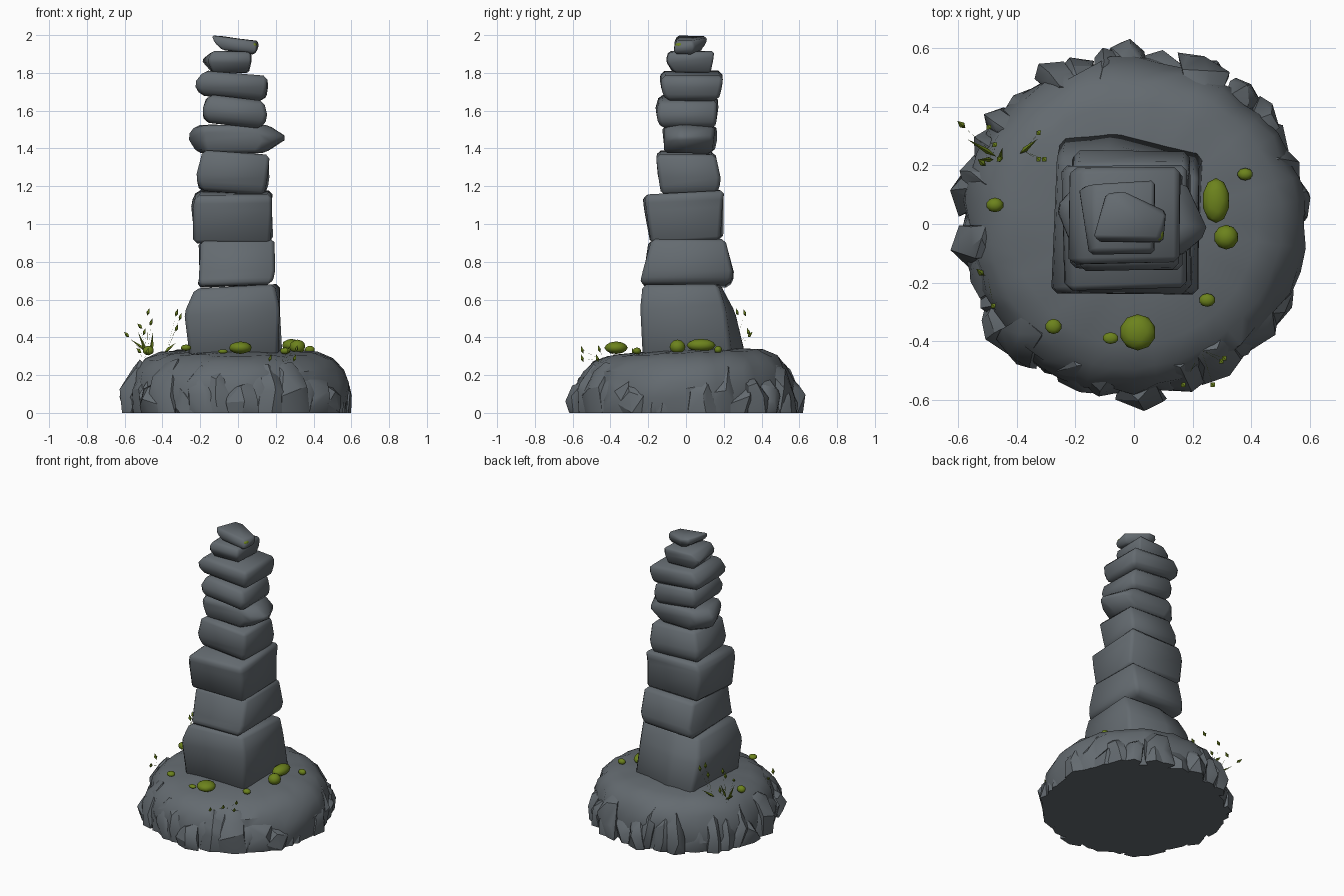
import bpy, bmesh, math, random
from mathutils import Vector, Matrix

random.seed(7)


def material(name, rgb):
    m = bpy.data.materials.new(name)
    m.diffuse_color = (*rgb, 1)
    return m


STONE = material("slate grey", (0.127, 0.146, 0.162))
MOSS = material("moss green", (0.150, 0.225, 0.012))


def finish(bm, name, mat, angle=45):
    bmesh.ops.recalc_face_normals(bm, faces=bm.faces)
    me = bpy.data.meshes.new(name)
    bm.to_mesh(me)
    bm.free()
    ob = bpy.data.objects.new(name, me)
    bpy.context.collection.objects.link(ob)
    me.materials.append(mat)
    bpy.ops.object.select_all(action='DESELECT')
    ob.select_set(True)
    bpy.context.view_layer.objects.active = ob
    bpy.ops.object.shade_smooth_by_angle(angle=math.radians(angle))
    return ob


def loft(bm, rings):
    """Join closed rings of points, with a cap at each end."""
    vs = [[bm.verts.new(p) for p in r] for r in rings]
    n = len(rings[0])
    for a, b in zip(vs, vs[1:]):
        for i in range(n):
            j = (i + 1) % n
            bm.faces.new((a[i], a[j], b[j], b[i]))
    bm.faces.new(vs[0][::-1])
    bm.faces.new(vs[-1])


def stone(name, rings, tilt_x=0.0, tilt_y=0.0, bevel=0.02):
    """Each ring is z plus outline points; z leans with x and y."""
    bm = bmesh.new()
    pts = [[(x, y, z + tilt_x * (x + 0.03) + tilt_y * y) for x, y in outline]
           for z, outline in rings]
    loft(bm, pts)
    for v in bm.verts:
        v.co += Vector((random.uniform(-0.01, 0.01), random.uniform(-0.01, 0.01),
                        random.uniform(-0.005, 0.005)))
    bmesh.ops.bevel(bm, geom=list(bm.edges), offset=bevel, segments=1,
                    profile=0.5, affect='EDGES', clamp_overlap=True)
    return finish(bm, name, STONE, 70)


def rect(x0, x1, y0, y1):
    return [(x0, y0), (x1, y0), (x1, y1), (x0, y1)]


# Tower stones from the bottom up
stone("stone_1", [
    (0.29, [(-0.25, -0.22), (0.22, -0.23), (0.245, 0.24), (-0.06, 0.33), (-0.25, 0.30)]),
    (0.54, [(-0.28, -0.24), (0.22, -0.24), (0.23, 0.20), (-0.06, 0.27), (-0.27, 0.24)]),
    (0.67, [(-0.23, -0.23), (0.20, -0.22), (0.22, 0.17), (-0.05, 0.19), (-0.23, 0.17)])],
    tilt_x=0.06)
stone("stone_2", [
    (0.67, rect(-0.21, 0.17, -0.24, 0.23)),
    (0.73, rect(-0.21, 0.19, -0.23, 0.25)),
    (0.915, rect(-0.20, 0.19, -0.19, 0.21))], tilt_x=0.02)
stone("stone_3", [
    (0.905, rect(-0.23, 0.18, -0.18, 0.19)),
    (1.10, rect(-0.245, 0.185, -0.22, 0.20)),
    (1.165, rect(-0.22, 0.18, -0.22, 0.205))], tilt_y=0.06)
stone("stone_4", [
    (1.165, rect(-0.20, 0.14, -0.13, 0.17)),
    (1.24, rect(-0.215, 0.16, -0.14, 0.185)),
    (1.38, rect(-0.18, 0.17, -0.16, 0.16))], tilt_x=-0.05)
stone("stone_5", [
    (1.375, [(-0.18, -0.11), (0.10, -0.11), (0.14, -0.03), (0.10, 0.14), (-0.14, 0.15), (-0.22, 0.05)]),
    (1.46, [(-0.20, -0.13), (0.16, -0.12), (0.275, -0.03), (0.20, 0.15), (-0.18, 0.16), (-0.29, 0.05)]),
    (1.525, [(-0.19, -0.12), (0.09, -0.11), (0.16, -0.03), (0.10, 0.15), (-0.16, 0.15), (-0.23, 0.05)])],
    tilt_x=0.0)
stone("stone_6", [
    (1.52, rect(-0.17, 0.11, -0.13, 0.15)),
    (1.58, rect(-0.20, 0.15, -0.16, 0.17)),
    (1.67, rect(-0.16, 0.13, -0.14, 0.17))], tilt_x=-0.1)
stone("stone_7", [
    (1.665, rect(-0.20, 0.13, -0.11, 0.17)),
    (1.72, rect(-0.23, 0.16, -0.13, 0.19)),
    (1.80, rect(-0.18, 0.15, -0.13, 0.19))], tilt_x=-0.09)
stone("stone_8", [
    (1.80, rect(-0.14, 0.05, -0.07, 0.12)),
    (1.865, [(-0.15, -0.10), (0.08, -0.10), (0.07, 0.14), (-0.19, 0.12)]),
    (1.912, rect(-0.13, 0.07, -0.10, 0.14))], bevel=0.012)
stone("stone_9", [
    (1.915, [(-0.08, -0.05), (0.08, -0.05), (0.09, 0.04), (-0.03, 0.08), (-0.07, 0.06)]),
    (1.95, [(-0.115, -0.06), (0.10, -0.06), (0.11, 0.04), (-0.03, 0.11), (-0.10, 0.10)]),
    (1.985, [(-0.135, -0.05), (0.09, -0.06), (0.105, 0.04), (-0.03, 0.11), (-0.09, 0.10)])],
    tilt_x=-0.14, bevel=0.01)

# Mound under the tower
PROFILE = [(0.575, 0), (0.585, 0.08), (0.575, 0.16), (0.55, 0.23), (0.50, 0.285),
           (0.42, 0.318), (0.25, 0.332), (0.05, 0.34)]
SEG = 44
bm = bmesh.new()
rings = []
for k, (r, z) in enumerate(PROFILE):
    rough = 0.016 if k < 4 else 0.005
    ring = []
    for i in range(SEG):
        a = math.tau * i / SEG
        rr = (r + random.uniform(-rough, rough)) * (1 + 0.012 * math.sin(3 * a + 1))
        y = rr * math.sin(a) * 0.98
        zz = z * (1 + 0.13 * y) + (random.uniform(-0.006, 0.006) if 0 < k < 6 else 0)
        ring.append((rr * math.cos(a), y, zz))
    rings.append(ring)
loft(bm, rings)
finish(bm, "mound", STONE, 40)

# Jagged slabs leaning round the rim of the mound, broad and blunt
bm = bmesh.new()
COUNT = 36
for i in range(COUNT):
    a = math.tau * (i + random.uniform(-0.35, 0.35)) / COUNT
    h = random.uniform(0.13, 0.28)
    w = random.uniform(0.05, 0.09)
    out = random.uniform(0.595, 0.64)
    lean = random.uniform(-0.04, 0.04)
    turn = Matrix.Rotation(a, 3, 'Z')
    verts = []
    for t, inset in ((0, 0.012), (0.45, 0.0), (0.8, 0.02), (1, 0.06)):
        for s in (-1, 0.1, 1):
            z = h * t + (random.uniform(-0.035, 0.025) if t else 0)
            top_in = 0.05 * max(0, (z - 0.14) / 0.14)
            p = Vector((out - inset - top_in - 0.03 * abs(s) + random.uniform(-0.015, 0.006),
                        s * w * (1 - 0.3 * t) + lean * t + random.uniform(-0.02, 0.02),
                        max(0, z)))
            verts.append(bm.verts.new(turn @ p))
    for z in (0.0, h * 0.8):
        verts.append(bm.verts.new(turn @ Vector((0.46, 0, z))))
    res = bmesh.ops.convex_hull(bm, input=verts)
    junk = {g for g in res["geom_interior"] + res["geom_unused"]
            if isinstance(g, bmesh.types.BMVert)}
    bmesh.ops.delete(bm, geom=list(junk), context='VERTS')
finish(bm, "rim_rocks", STONE, 30)

# Moss cushions: x, y, z, then half sizes
bm = bmesh.new()
for x, y, z, rx, ry, rz in [
        (0.28, 0.08, 0.358, 0.047, 0.077, 0.034), (0.315, -0.045, 0.350, 0.042, 0.042, 0.038),
        (0.013, -0.37, 0.345, 0.062, 0.062, 0.033), (-0.08, -0.39, 0.325, 0.027, 0.02, 0.012),
        (-0.275, -0.35, 0.345, 0.028, 0.026, 0.017), (0.25, -0.26, 0.328, 0.028, 0.023, 0.018),
        (-0.475, 0.065, 0.33, 0.03, 0.025, 0.025), (0.38, 0.17, 0.335, 0.027, 0.021, 0.02),
        (0.084, -0.032, 1.946, 0.018, 0.026, 0.016)]:
    m = Matrix.Translation((x, y, z)) @ Matrix.Diagonal((rx, ry, rz, 1))
    bmesh.ops.create_icosphere(bm, subdivisions=2, radius=1, matrix=m)
finish(bm, "moss_cushions", MOSS, 60)


# Sprigs: hair-thin stems carrying small pointed leaves, with blades at the root
def spike(bm, a, b, wide, mid=0.4):
    a, b = Vector(a), Vector(b)
    q = (b - a).to_track_quat('Z', 'Y')
    c = a.lerp(b, mid)
    ring = [bm.verts.new(c + q @ Vector((wide * math.cos(k * math.tau / 4),
                                         wide * math.sin(k * math.tau / 4), 0)))
            for k in range(4)]
    va, vb = bm.verts.new(a), bm.verts.new(b)
    for k in range(4):
        bm.faces.new((ring[k], ring[(k + 1) % 4], vb))
        bm.faces.new((ring[(k + 1) % 4], ring[k], va))


leaves, stems = bmesh.new(), bmesh.new()
SPRIGS = [((-0.48, 0.24, 0.30), [(-0.59, 0.34, 0.415), (-0.52, 0.21, 0.46), (-0.495, 0.33, 0.43),
                                 (-0.475, 0.27, 0.535), (-0.46, 0.22, 0.48)]),
          ((-0.38, 0.25, 0.32), [(-0.325, 0.31, 0.53), (-0.305, 0.22, 0.51), (-0.325, 0.22, 0.45)]),
          ((0.23, -0.43, 0.27), [(0.27, -0.55, 0.335), (0.31, -0.46, 0.34), (0.17, -0.55, 0.29),
                                 (0.30, -0.47, 0.29)]),
          ((-0.50, -0.18, 0.28), [(-0.525, -0.165, 0.33), (-0.48, -0.28, 0.325)])]
for root, tips in SPRIGS:
    for tip in tips:
        spike(stems, root, tip, 0.0005, 0.5)
        d = Vector((0.006, -0.006, 0.02)) if tip[0] > -0.5 else Vector((-0.014, 0.012, 0.014))
        spike(leaves, Vector(tip) - d, Vector(tip) + d, 0.011)
for a, b in [((-0.47, 0.23, 0.32), (-0.57, 0.29, 0.39)), ((-0.46, 0.21, 0.32), (-0.45, 0.26, 0.43)),
             ((-0.48, 0.22, 0.31), (-0.53, 0.22, 0.43)), ((-0.39, 0.24, 0.32), (-0.33, 0.29, 0.37))]:
    spike(leaves, a, b, 0.009, 0.3)
finish(leaves, "sprig_leaves", MOSS, 30)
finish(stems, "sprig_stems", MOSS, 30)
